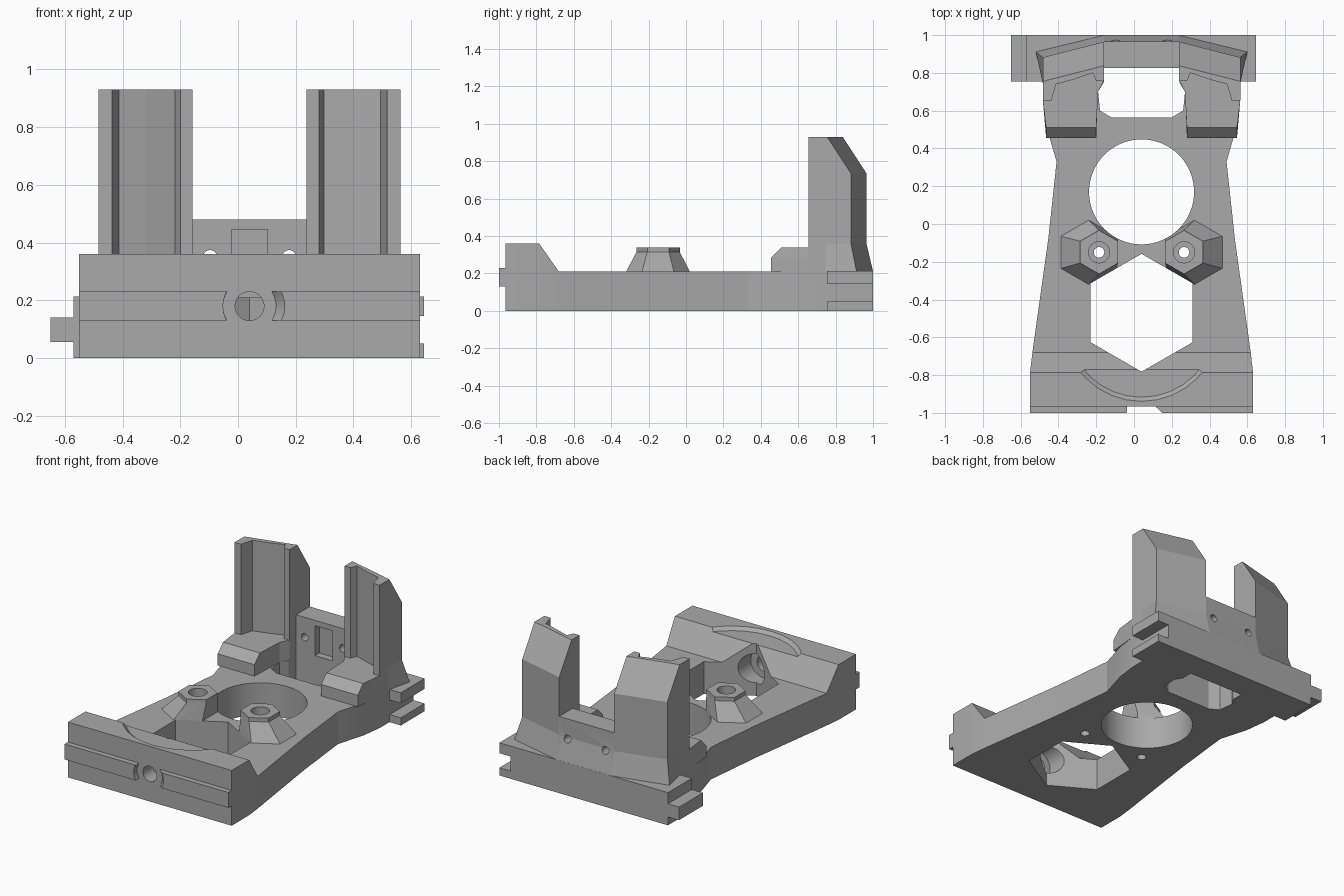
import bpy, bmesh, math
from mathutils import Vector

if "Cube" in bpy.data.objects:
    bpy.data.objects.remove(bpy.data.objects["Cube"])

CX = 0.04  # the frame's plane of symmetry

grey = bpy.data.materials.new("mid grey plastic")
grey.use_nodes = True
GREY = (0.40, 0.40, 0.40, 1)
grey.diffuse_color = GREY
grey.node_tree.nodes["Principled BSDF"].inputs["Base Color"].default_value = GREY


def stack(name, sections):
    """Closed solid through plan outlines [(z, [(u, y), ...]), ...]."""
    bm = bmesh.new()
    rings = [[bm.verts.new((u + CX, y, z)) for u, y in pts] for z, pts in sections]
    n = len(rings[0])
    for a, b in zip(rings, rings[1:]):
        for i in range(n):
            j = (i + 1) % n
            bm.faces.new((a[i], a[j], b[j], b[i]))
    bm.faces.new(rings[0])
    bm.faces.new(rings[-1])
    bmesh.ops.recalc_face_normals(bm, faces=bm.faces)
    mesh = bpy.data.meshes.new(name)
    bm.to_mesh(mesh)
    bm.free()
    ob = bpy.data.objects.new(name, mesh)
    bpy.context.collection.objects.link(ob)
    mesh.materials.append(grey)
    return ob


def box(name, u, y, z):
    rect = [(u[0], y[0]), (u[1], y[0]), (u[1], y[1]), (u[0], y[1])]
    return stack(name, [(z[0], rect), (z[1], rect)])


def ring(u, y, r, n, turn=0.0):
    return [(u + r * math.cos(turn + math.tau * i / n),
             y + r * math.sin(turn + math.tau * i / n)) for i in range(n)]


def both(half):
    """Mirror an outline half across the symmetry plane."""
    return half + [(-u, y) for u, y in reversed(half)]


def hole_y(u, z, r0, r1, y0, y1):
    """Round cutter running along y."""
    ob = stack("cutter", [(y0, ring(0, 0, r0, 32)), (y1, ring(0, 0, r1, 32))])
    for v in ob.data.vertices:
        x, h, d = v.co
        v.co = Vector((x + u, d, z - h))
    ob.data.flip_normals()
    bm = bmesh.new()
    bm.from_mesh(ob.data)
    bmesh.ops.recalc_face_normals(bm, faces=bm.faces)
    bm.to_mesh(ob.data)
    bm.free()
    return ob


def cut(ob, *cutters):
    bpy.context.view_layer.objects.active = ob
    for c in cutters:
        c.hide_render = True
        mod = ob.modifiers.new("cut", "BOOLEAN")
        mod.operation, mod.solver, mod.object = "DIFFERENCE", "EXACT", c
        bpy.ops.object.modifier_apply(modifier=mod.name)


def smooth(ob):
    bpy.ops.object.select_all(action="DESELECT")
    ob.select_set(True)
    bpy.context.view_layer.objects.active = ob
    bpy.ops.object.shade_smooth_by_angle(angle=math.radians(14))


# Cutters for the openings
round_hole = stack("round_cutter", [(z, ring(0, 0.17, 0.278, 64)) for z in (-0.1, 0.5)])
hex_hole = stack("hex_cutter", [(z, ring(0, -0.47, 0.312, 6, math.pi / 2)) for z in (-0.1, 0.5)])
back_opening = stack("opening_cutter", [(z, both(
    [(-0.2, 0.825), (-0.2, 0.75), (-0.23, 0.70), (-0.22, 0.60), (-0.16, 0.565)]))
    for z in (-0.1, 0.6)])
cutters = [round_hole, hex_hole, back_opening]
screw, socket = {}, {}
for s in (-1, 1):
    screw[s] = stack("screw_cutter", [(z, ring(s * 0.225, -0.15, 0.028, 24)) for z in (-0.1, 0.5)])
    socket[s] = stack("socket_cutter", [(z, ring(s * 0.225, -0.15, 0.056, 24)) for z in (0.28, 0.5)])
    cutters += [screw[s], socket[s]]

# Waisted base plate
plate = both([(-0.578, -0.68), (-0.494, -0.08), (-0.45, 0.33),
              (-0.505, 0.52), (-0.523, 0.66), (-0.523, 0.755)])
base = stack("base_plate", [(0, plate), (0.21, plate)])
cut(base, round_hole, hex_hole, back_opening, screw[-1], screw[1])
smooth(base)

# Front bar with sloping rear, wheel recess and axial bore
foot = both([(-0.59, -0.965), (-0.59, -0.785), (-0.578, -0.68)])
crest = both([(-0.59, -0.965), (-0.59, -0.787), (-0.59, -0.785)])
bar = stack("front_bar", [(0, foot), (0.21, foot), (0.36, crest)])
recess = stack("recess_cutter", [(0.34, ring(0, -0.522, 0.395, 32)),
                                 (0.361, ring(0, -0.522, 0.418, 32))])
bore = hole_y(0, 0.18, 0.05, 0.05, -1.1, -0.6)
counterbore = hole_y(0, 0.18, 0.095, 0.095, -0.86, -0.5)
cut(bar, hex_hole, recess, bore, counterbore)
smooth(bar)

# Front rail, interrupted around the bore
rail = box("front_rail", (-0.59, 0.59), (-1.0, -0.965), (0.13, 0.23))
gap = hole_y(0, 0.18, 0.092, 0.092, -1.1, -0.9)
flare = hole_y(0.015, 0.18, 0.108, 0.075, -1.001, -0.964)
cut(rail, gap, flare)
smooth(rail)
cutters += [recess, bore, counterbore, gap, flare]

# Skewed hexagonal screw bosses
for s, side in ((-1, "right"), (1, "left")):
    top = ring(s * 0.225, -0.149, 0.116, 6, math.pi / 2)
    boss = stack("screw_boss_" + side, [
        (0.21, ring(s * 0.28, -0.15, 0.17, 6, math.pi / 2)), (0.315, top), (0.34, top)])
    cut(boss, hex_hole, round_hole, screw[s], socket[s])
    smooth(boss)

# Pads and channelled towers
for s, side in ((-1, "right"), (1, "left")):
    def pad_plan(front):
        half = [(-0.505, front), (-0.523, 0.66), (-0.523, 0.80), (-0.2, 0.84),
                (-0.2, 0.757), (-0.23, 0.70), (-0.235, 0.60), (-0.24, front)]
        return [(-s * u, y) for u, y in half]
    stack("tower_pad_" + side, [(0.21, pad_plan(0.455)), (0.285, pad_plan(0.455)),
                                (0.34, pad_plan(0.51))])

    def tower_plan(outer, y_outer, y_inner):
        half = [(-0.523, 0.655), (-0.477, 0.655), (-0.453, 0.74), (-0.36, 0.765),
                (-0.258, 0.80), (-0.24, 0.757), (-0.198, 0.757), (-0.198, y_inner),
                (outer, y_outer), (-0.523, 0.745)]
        return [(-s * u, y) for u, y in half]
    stack("tower_" + side, [
        (0.21, tower_plan(-0.56, 0.912, 1.0)), (0.36, tower_plan(-0.523, 0.882, 0.965)),
        (0.735, tower_plan(-0.523, 0.882, 0.965)), (0.93, tower_plan(-0.523, 0.755, 0.838))])

# Wall joining the towers, with a notch and two screw holes
def wall_plan(back):
    return [(-0.198, 0.825), (0.198, 0.825), (0.198, back), (-0.198, back)]

wall = stack("back_wall", [(0.21, wall_plan(1.0)), (0.36, wall_plan(0.965)),
                           (0.48, wall_plan(0.965))])
notch = box("notch_cutter", (-0.063, 0.063), (0.80, 0.87), (0.25, 0.445))
holes = [hole_y(u, 0.35, 0.024, 0.024, 0.7, 1.1) for u in (-0.137, 0.137)]
cut(wall, notch, *holes)
smooth(wall)
cutters += [notch] + holes

# Back bar with a tongue on one end and a matching groove in the other
back = box("back_bar", (-0.61, 0.605), (0.755, 1.0), (0, 0.213))
groove = box("groove_cutter", (0.525, 0.7), (0.7, 1.1), (0.05, 0.145))
cut(back, groove, back_opening)
box("back_bar_tongue", (-0.69, -0.61), (0.755, 1.0), (0.055, 0.14))
cutters.append(groove)

for c in cutters:
    bpy.data.objects.remove(c)
